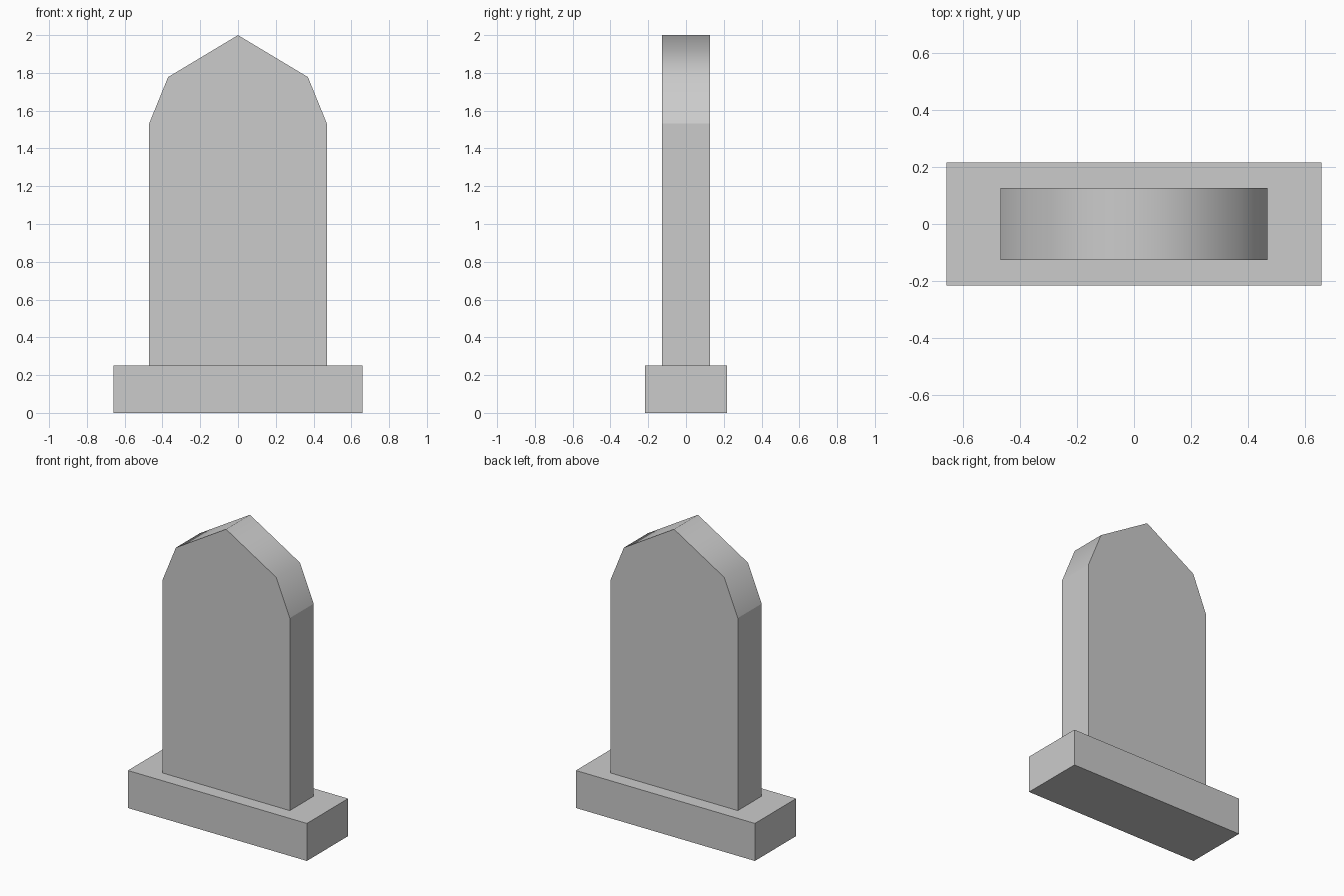
import bpy, bmesh

if "Cube" in bpy.data.objects:
    bpy.data.objects.remove(bpy.data.objects["Cube"])


def extrude_profile(name, half_profile, half_depth):
    """Mirror a right-hand outline across x = 0 and extrude it along y."""
    left = [(-x, z) for x, z in reversed(half_profile) if x > 0]
    outline = half_profile + left
    bm = bmesh.new()
    face = bm.faces.new([bm.verts.new((x, -half_depth, z)) for x, z in outline])
    new = bmesh.ops.extrude_face_region(bm, geom=[face], use_keep_orig=True)["geom"]
    for v in new:
        if isinstance(v, bmesh.types.BMVert):
            v.co.y = half_depth
    bmesh.ops.recalc_face_normals(bm, faces=bm.faces)
    mesh = bpy.data.meshes.new(name)
    bm.to_mesh(mesh)
    bm.free()
    obj = bpy.data.objects.new(name, mesh)
    bpy.context.collection.objects.link(obj)
    return obj


# Rectangular plinth
extrude_profile("base", [(0.66, 0), (0.66, 0.25)], 0.217)

# Upright slab with a faceted, pointed top
slab = extrude_profile(
    "headstone_slab",
    [(0.47, 0.25), (0.47, 1.533), (0.37, 1.778), (0, 2.0)], 0.126)

# Only the sloping top facets blend into each other
for poly in slab.data.polygons:
    n = poly.normal
    poly.use_smooth = n.z > 0.1 and abs(n.y) < 0.1
